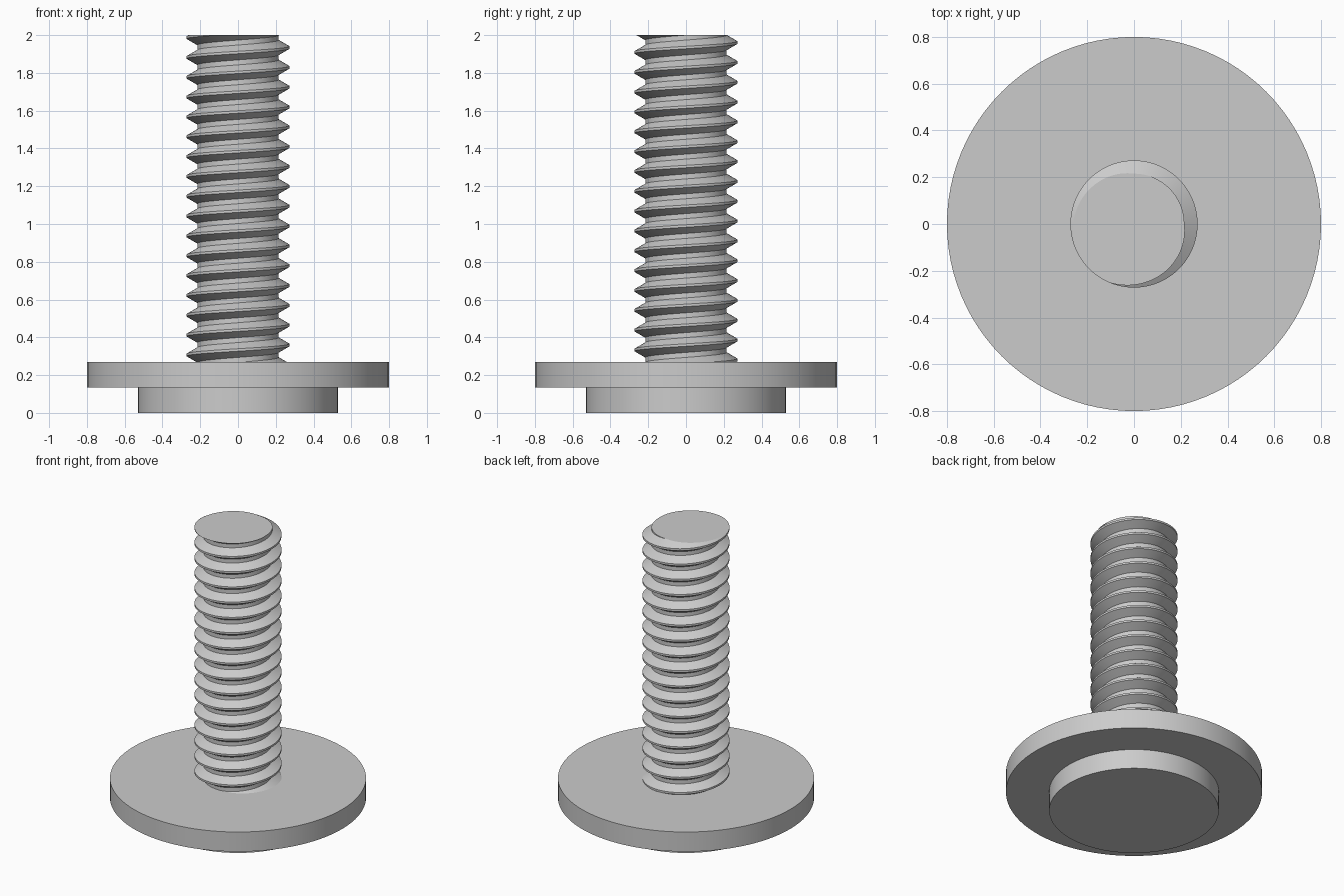
import bpy, bmesh, math
from mathutils import Vector

cube = bpy.data.objects.get("Cube")
if cube:
    bpy.data.objects.remove(cube, do_unlink=True)

# Single plain grey
grey = bpy.data.materials.new("light_grey")
grey.use_nodes = True
grey.diffuse_color = (0.6, 0.6, 0.6, 1)
grey.node_tree.nodes["Principled BSDF"].inputs["Base Color"].default_value = (0.6, 0.6, 0.6, 1)


def finish(obj):
    obj.data.materials.append(grey)
    bpy.ops.object.select_all(action='DESELECT')
    obj.select_set(True)
    bpy.context.view_layer.objects.active = obj
    bpy.ops.object.shade_smooth_by_angle(angle=math.radians(25))


def disc(name, radius, bottom, top):
    bpy.ops.mesh.primitive_cylinder_add(vertices=96, radius=radius, depth=top - bottom,
                                        location=(0, 0, (bottom + top) / 2))
    obj = bpy.context.object
    obj.name = name
    finish(obj)


FLANGE_Z, TOP_Z = 0.27, 2.0
disc("base_disc", 0.53, 0, 0.135)
disc("flange", 0.8, 0.135, FLANGE_Z)

# Threaded shaft: 60 degree thread with flat crest and root
SEGMENTS, PITCH, CREST = 96, 0.105, 0.272
ROOT = CREST - 0.54 * PITCH
PROFILE = [(-1 / 16, CREST), (1 / 16, CREST), (3 / 8, ROOT), (5 / 8, ROOT)]
START = math.radians(225)      # direction where a crest meets the top
TURNS = 20

bm = bmesh.new()
columns = []
for i in range(SEGMENTS):
    turn = i / SEGMENTS
    angle = START + turn * math.tau
    column = []
    for k in range(TURNS):
        for offset, r in PROFILE:
            z = TOP_Z + PITCH * (k - TURNS + 2 + turn + offset)
            column.append(bm.verts.new((r * math.cos(angle), r * math.sin(angle), z)))
    columns.append(column)

# The last column joins the first one pitch higher
for i in range(SEGMENTS):
    a, b = columns[i], columns[(i + 1) % SEGMENTS]
    if i == SEGMENTS - 1:
        b = b[len(PROFILE):]
    for j in range(min(len(a), len(b)) - 1):
        bm.faces.new((a[j], b[j], b[j + 1], a[j + 1]))

# Trim flat at the top and just inside the flange
for height, direction in ((TOP_Z, 1), (FLANGE_Z - 0.02, -1)):
    cut = bmesh.ops.bisect_plane(bm, geom=bm.verts[:] + bm.edges[:] + bm.faces[:],
                                 plane_co=(0, 0, height), plane_no=Vector((0, 0, direction)),
                                 clear_outer=True)
    rim = [e for e in cut["geom_cut"] if isinstance(e, bmesh.types.BMEdge) and e.is_boundary]
    bmesh.ops.contextual_create(bm, geom=rim)
bmesh.ops.recalc_face_normals(bm, faces=bm.faces[:])

mesh = bpy.data.meshes.new("threaded_shaft")
bm.to_mesh(mesh)
bm.free()
shaft = bpy.data.objects.new("threaded_shaft", mesh)
bpy.context.collection.objects.link(shaft)
finish(shaft)
